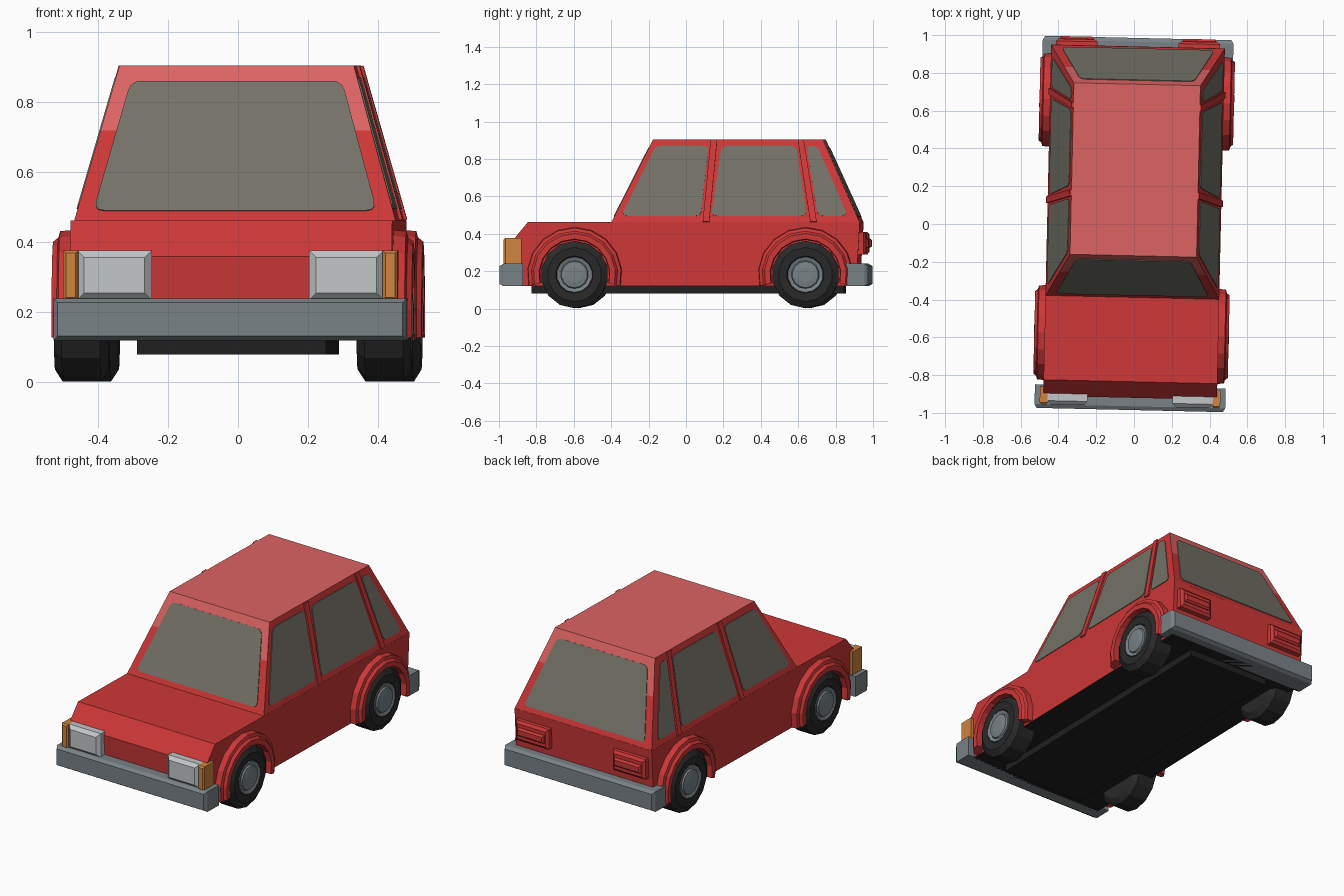
import bpy, bmesh, math
from mathutils import Vector

if "Cube" in bpy.data.objects:
    bpy.data.objects.remove(bpy.data.objects["Cube"])

YAW = math.radians(-1.3)   # the car stands turned very slightly


def material(name, rgb):
    m = bpy.data.materials.new(name)
    m.use_nodes = True
    m.diffuse_color = (*rgb, 1)
    m.node_tree.nodes["Principled BSDF"].inputs["Base Color"].default_value = (*rgb, 1)
    return m


RED = material("body_red", (0.62, 0.038, 0.038))
LIGHT_RED = material("roof_light_red", (0.72, 0.125, 0.125))
GLASS = material("window_grey", (0.175, 0.17, 0.135))
GREY = material("bumper_grey", (0.19, 0.225, 0.24))
LAMP = material("headlight_white", (0.54, 0.57, 0.58))
ORANGE = material("indicator_orange", (0.62, 0.23, 0.05))
TYRE = material("tyre_black", (0.022, 0.022, 0.022))
DARK = material("underbody_black", (0.014, 0.014, 0.014))


def make(name, verts, faces, *mats, rule=None, cut_z=None):
    """Mesh object with outward normals; rule(face) picks the material slot."""
    bm = bmesh.new()
    vs = [bm.verts.new(v) for v in verts]
    for f in faces:
        bm.faces.new([vs[i] for i in f])
    bmesh.ops.remove_doubles(bm, verts=bm.verts, dist=1e-5)
    if cut_z:
        bmesh.ops.bisect_plane(bm, geom=bm.verts[:] + bm.edges[:] + bm.faces[:],
                               plane_co=(0, 0, cut_z), plane_no=(0, 0, 1))
    bmesh.ops.recalc_face_normals(bm, faces=bm.faces)
    bm.normal_update()
    if rule:
        for f in bm.faces:
            f.material_index = rule(f)
    me = bpy.data.meshes.new(name)
    bm.to_mesh(me)
    bm.free()
    for m in mats:
        me.materials.append(m)
    ob = bpy.data.objects.new(name, me)
    ob.rotation_euler.z = YAW
    bpy.context.collection.objects.link(ob)
    return ob


def loft(name, rings, *mats, closed=False, **kw):
    """Skin through equal closed rings, capped unless the rings form a loop."""
    n, k = len(rings[0]), len(rings)
    verts = [p for r in rings for p in r]
    faces = [(a * n + i, a * n + (i + 1) % n, (a + 1) % k * n + (i + 1) % n, (a + 1) % k * n + i)
             for a in range(k if closed else k - 1) for i in range(n)]
    if not closed:
        faces += [tuple(range(n)), tuple(range((k - 1) * n, k * n))]
    return make(name, verts, faces, *mats, **kw)


def rect(x0, x1, z0, z1, y):
    return [(x0, y, z0), (x1, y, z0), (x1, y, z1), (x0, y, z1)]


def block(name, x, z, ys, mat, inset=0.0):
    """Box from ys[0] to ys[-1]; the last ring is shrunk by the inset."""
    rings = [rect(*x, *z, y) for y in ys[:-1]]
    rings.append(rect(x[0] + inset, x[1] - inset, z[0] + inset, z[1] - inset, ys[-1]))
    return loft(name, rings, mat)


def lathe(name, profile, y, z, side, mat, sides=14):
    """Turn (radius, x) points about the axle."""
    rings = [[(side * x, y + r * math.cos(2 * math.pi * (i + .5) / sides),
               z + r * math.sin(2 * math.pi * (i + .5) / sides)) for i in range(sides)]
             for r, x in profile]
    return loft(name, rings, mat)


def plate(name, pts, normal, mat, thick=0.004, sink=0.004):
    n = Vector(normal).normalized()
    return loft(name, [[Vector(p) - n * sink for p in pts],
                       [Vector(p) + n * thick for p in pts]], mat)


def rounded(quad, rad=0.03):
    """Round the corners of a 2D outline."""
    out = []
    for i, c in enumerate(quad):
        c = Vector(c)
        a = c + (Vector(quad[i - 1]) - c).normalized() * rad
        b = c + (Vector(quad[(i + 1) % len(quad)]) - c).normalized() * rad
        for t in (0, 0.33, 0.67, 1):
            out.append(a * (1 - t) ** 2 + c * 2 * t * (1 - t) + b * t * t)
    return out


# Lower body from a side profile, dark underneath
side_profile = [(-0.90, 0.12), (-0.92, 0.36), (-0.835, 0.463), (0.94, 0.463), (0.92, 0.12)]
loft("lower_body", [[(x, y, z) for y, z in side_profile] for x in (-0.46, 0.46)],
     RED, DARK, rule=lambda f: int(f.normal.z < -0.9))

# Cabin: tapered block, lighter on the roof and the upper front and back
ZB, ZT, XB, XT = 0.46, 0.905, 0.46, 0.335
FB, FT, RB, RT = -0.39, -0.168, 0.94, 0.74


def lerp(a, b, z):
    return a + (b - a) * (z - ZB) / (ZT - ZB)


def cabin_colour(f):
    high = f.calc_center_median().z > 0.72
    return int(high and (f.normal.z > 0.9 or abs(f.normal.y) > 0.5))


loft("cabin", [[(-x, f, z), (x, f, z), (x, r, z), (-x, r, z)]
               for x, f, r, z in ((XB, FB, RB, ZB), (XT, FT, RT, ZT))],
     RED, LIGHT_RED, rule=cabin_colour, cut_z=0.72)

# Windscreen and rear window
outline = rounded([(-0.405, 0.49), (0.405, 0.49), (0.302, 0.86), (-0.302, 0.86)])
plate("windscreen", [(x, lerp(FB, FT, z), z) for x, z in outline], (0, -(ZT - ZB), FT - FB), GLASS)
plate("rear_window", [(x, lerp(RB, RT, z), z) for x, z in outline], (0, ZT - ZB, RB - RT), GLASS)

# Side windows and pillars, outlined as (y, z)
side_windows = {
    "front_side_window": [(-0.335, 0.495), (0.09, 0.495), (0.128, 0.87), (-0.155, 0.87)],
    "middle_side_window": [(0.145, 0.495), (0.655, 0.495), (0.598, 0.87), (0.198, 0.87)],
    "rear_side_window": [(0.715, 0.495), (0.875, 0.495), (0.71, 0.87), (0.652, 0.87)],
}
pillars = {
    "middle_pillar": [(0.100, 0.463), (0.135, 0.463), (0.175, 0.903), (0.14, 0.903)],
    "rear_pillar": [(0.675, 0.463), (0.71, 0.463), (0.637, 0.903), (0.605, 0.903)],
}
for s, label in ((1, "left"), (-1, "right")):
    normal = (s * (ZT - ZB), 0, XB - XT)
    for name, quad in side_windows.items():
        plate(f"{label}_{name}", [(s * lerp(XB, XT, z), y, z) for y, z in rounded(quad)], normal, GLASS)
    for name, quad in pillars.items():
        plate(f"{label}_{name}", [(s * lerp(XB, XT, z), y, z) for y, z in quad], normal, RED, thick=0.009)

# Underbody plate
block("underbody", (-0.27, 0.27), (0.08, 0.13), (-0.82, 0.85), DARK)

# Bumpers with slightly tapered outer faces
block("front_bumper", (-0.505, 0.505), (0.12, 0.24), (-0.86, -0.965, -0.985), GREY, 0.012)
block("rear_bumper", (-0.505, 0.505), (0.12, 0.24), (0.86, 0.965, 0.985), GREY, 0.012)

# Lights, wheels and wheel arches on both sides
tyre_profile = [(0.145, 0.355), (0.18, 0.378), (0.18, 0.488), (0.145, 0.51), (0.10, 0.507), (0.09, 0.49)]
hub_profile = [(0.097, 0.48), (0.095, 0.509), (0.075, 0.502), (0.07, 0.511), (0.04, 0.516)]
arch_profile = [(0.185, 0.44), (0.19, 0.515), (0.22, 0.515), (0.232, 0.50), (0.25, 0.495), (0.255, 0.44)]
for s, label in ((1, "left"), (-1, "right")):
    def span(a, b):
        return tuple(sorted((s * a, s * b)))

    block(f"{label}_headlight", span(0.225, 0.438), (0.235, 0.377), (-0.86, -0.945, -0.965), LAMP, 0.02)
    block(f"{label}_indicator", span(0.435, 0.478), (0.235, 0.377), (-0.87, -0.955, -0.965), ORANGE, 0.008)
    block(f"{label}_tail_light", span(0.215, 0.435), (0.29, 0.41), (0.90, 0.96, 0.972), RED, 0.015)
    block(f"{label}_tail_light_rib", span(0.235, 0.415), (0.325, 0.375), (0.93, 0.975, 0.986), RED, 0.01)

    for y, end in ((-0.585, "front"), (0.65, "rear")):
        lathe(f"{label}_{end}_tyre", tyre_profile, y, 0.182, s, TYRE)
        lathe(f"{label}_{end}_hub", hub_profile, y, 0.182, s, GREY)
        rings = []
        for i in range(11):
            a = math.radians(-14 + 208 * i / 10)
            rings.append([(s * x, y + r * math.cos(a), 0.182 + r * math.sin(a)) for r, x in arch_profile])
        loft(f"{label}_{end}_wheel_arch", rings, RED)
